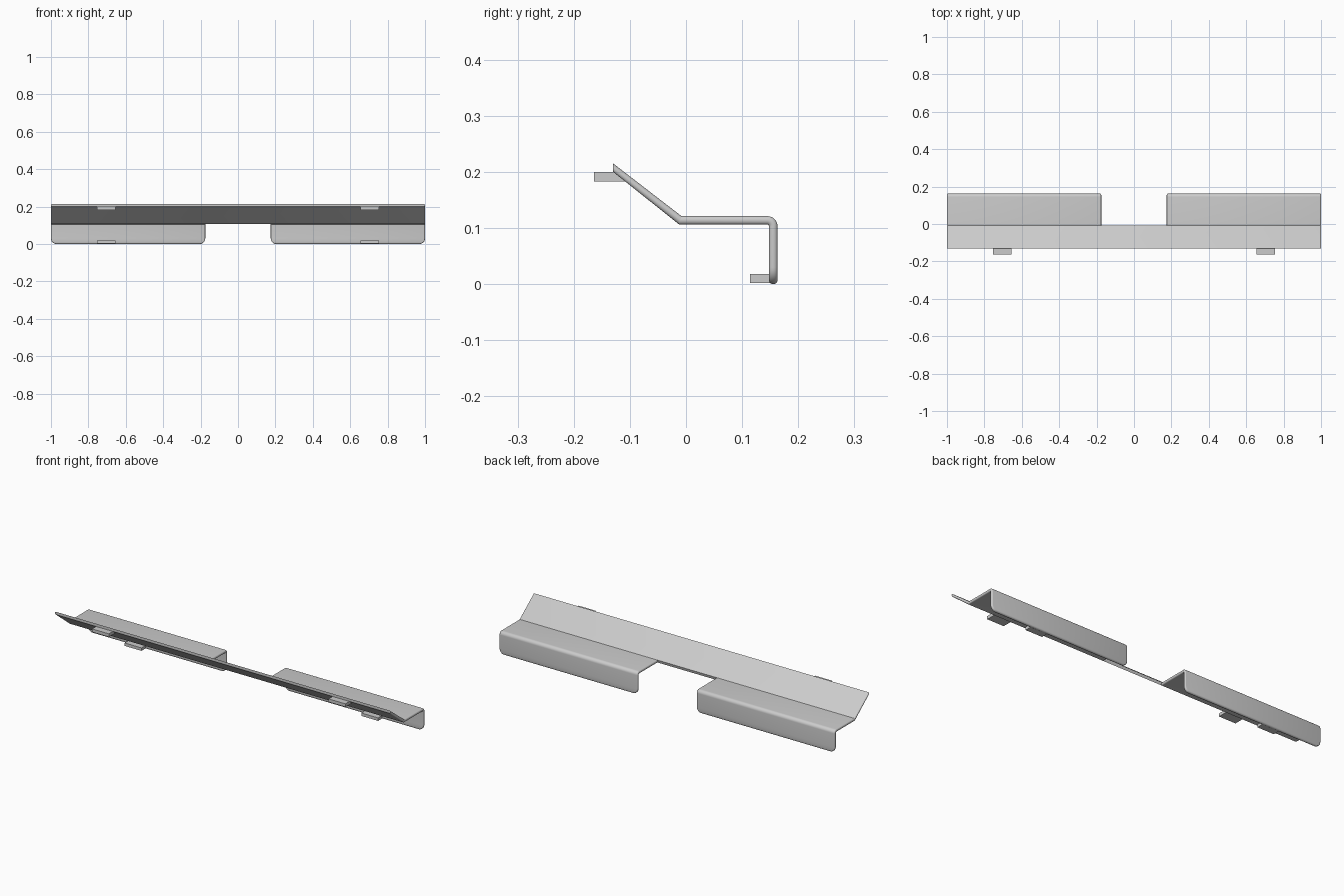
import bpy, bmesh
from math import sin, cos, pi, radians, sqrt

cube = bpy.data.objects.get("Cube")
if cube:
    bpy.data.objects.remove(cube, do_unlink=True)

steel = bpy.data.materials.new("light_grey_metal")
steel.use_nodes = True
grey = (0.6, 0.6, 0.6, 1)
steel.diffuse_color = grey
steel.node_tree.nodes["Principled BSDF"].inputs["Base Color"].default_value = grey

EDGE = 0.006      # rounding of the sheet's side edges
CORNER = 0.03     # lower corner radius of the rear plates


def loft(name, rings):
    """Solid skinned through equal-length closed rings, capped at both ends."""
    bm = bmesh.new()
    loops = [[bm.verts.new(p) for p in ring] for ring in rings]
    n = len(loops[0])
    for a, b in zip(loops, loops[1:]):
        for i in range(n):
            j = (i + 1) % n
            bm.faces.new((a[i], a[j], b[j], b[i]))
    bm.faces.new(loops[0])
    bm.faces.new(loops[-1])
    bmesh.ops.recalc_face_normals(bm, faces=bm.faces)
    mesh = bpy.data.meshes.new(name)
    bm.to_mesh(mesh)
    bm.free()
    mesh.materials.append(steel)
    obj = bpy.data.objects.new(name, mesh)
    bpy.context.collection.objects.link(obj)
    mesh.shade_smooth()
    mesh.set_sharp_from_angle(angle=radians(35))
    return obj


def sheet_ring(outer, inner, x0, x1, inset=0.0):
    """Cross-section of the sheet with softly rounded side edges."""
    ring = []
    for side, x in ((1, x1 - inset), (-1, x0 + inset)):
        for k in range(9):
            a = side * (pi / 2 - pi * k / 8)
            t = 0.5 + 0.5 * sin(a)
            px = x - side * EDGE * (1 - cos(a))
            ring.append((px, inner[0] + (outer[0] - inner[0]) * t,
                         inner[1] + (outer[1] - inner[1]) * t))
    return ring


# Sloping front flange, with an upright cut along its front edge
bend = ((-0.008, 0.121), (-0.012, 0.106))
loft("front_flange", [sheet_ring((-0.13, 0.215), (-0.13, 0.2), -1, 1),
                      sheet_ring(*bend, -1, 1)])


# Shelf that turns down into a rear plate with rounded lower corners
def rear_plate(name, x0, x1):
    rings = [sheet_ring(*bend, x0, x1)]
    cy, cz = 0.145, 0.103
    for k in range(9):
        a = pi / 2 * (1 - k / 8)
        rings.append(sheet_ring((cy + 0.018 * cos(a), cz + 0.018 * sin(a)),
                                (cy + 0.003 * cos(a), cz + 0.003 * sin(a)), x0, x1))
    mid, half = 0.1555, 0.0075
    for k in range(10):
        a = pi / 2 * k / 9
        z = CORNER * (1 - sin(a))
        rim = max(0.0, 1 - z / EDGE)
        h = half * max(0.3, sqrt(1 - rim * rim))
        rings.append(sheet_ring((mid + h, z), (mid - h, z), x0, x1,
                                CORNER * (1 - cos(a))))
    loft(name, rings)


rear_plate("left_rear_plate", 0.175, 1)
rear_plate("right_rear_plate", -1, -0.175)


# Small tabs under the flange and inside the rear plates
def tab(name, x, profile):
    loft(name, [[(x + dx, y, z) for y, z in profile] for dx in (-0.05, 0.05)])


for side, x in (("left", 0.705), ("right", -0.705)):
    tab(side + "_upper_tab", x, [(-0.164, 0.183), (-0.107, 0.183),
                                 (-0.128, 0.2), (-0.164, 0.2)])
    tab(side + "_lower_tab", x, [(0.114, 0.002), (0.151, 0.002),
                                 (0.151, 0.018), (0.114, 0.018)])
